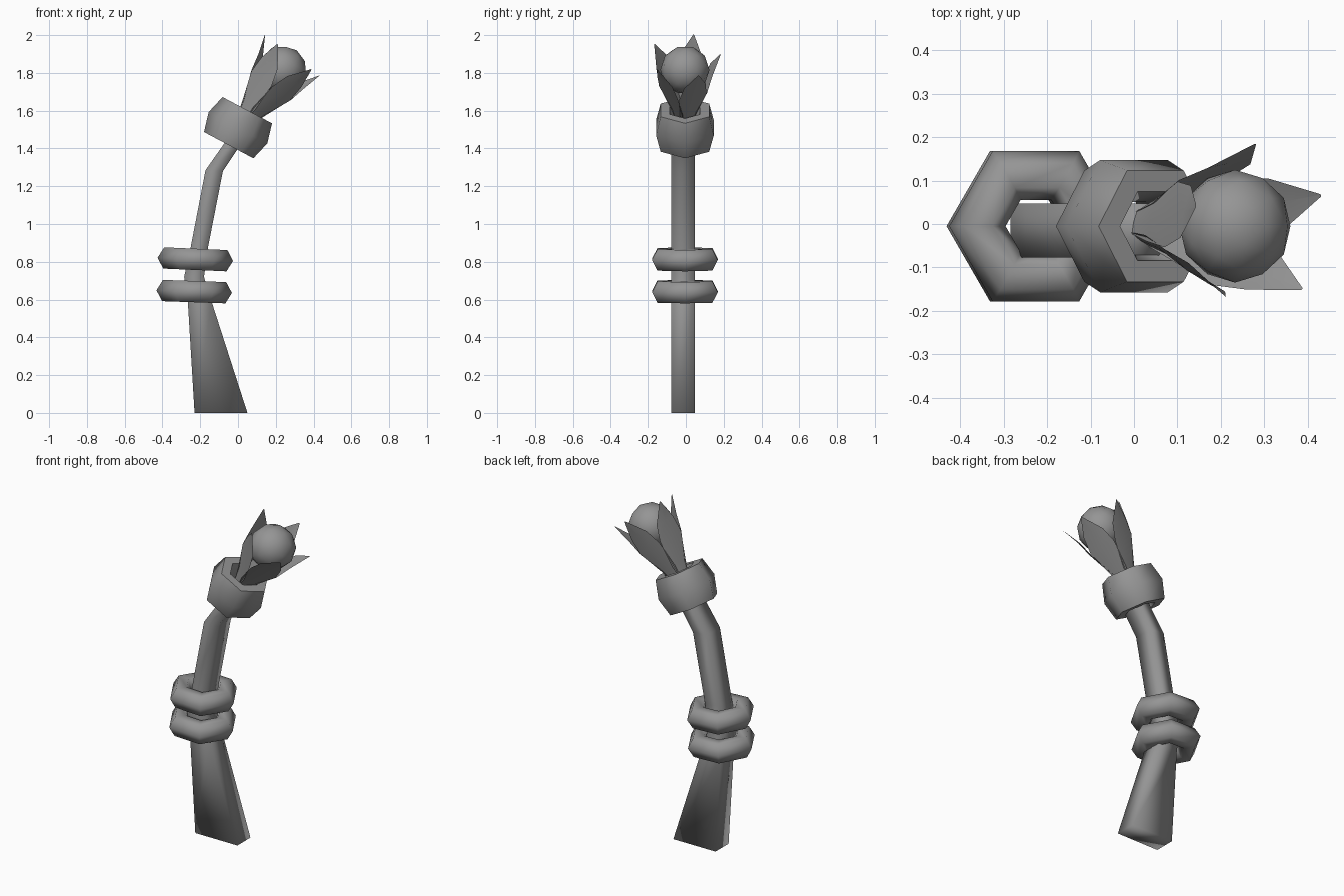
import bpy, bmesh, math
from mathutils import Matrix, Vector

if "Cube" in bpy.data.objects:
    bpy.data.objects.remove(bpy.data.objects["Cube"])

grey = bpy.data.materials.new("plain grey")
grey.use_nodes = True
colour = (0.3, 0.3, 0.3, 1)
grey.diffuse_color = colour
grey.node_tree.nodes["Principled BSDF"].inputs["Base Color"].default_value = colour

MID_Y = -0.015  # shared centre plane of the staff


def finish(name, bm, matrix=None, angle=60):
    bmesh.ops.recalc_face_normals(bm, faces=bm.faces)
    mesh = bpy.data.meshes.new(name)
    bm.to_mesh(mesh)
    bm.free()
    mesh.materials.append(grey)
    obj = bpy.data.objects.new(name, mesh)
    bpy.context.collection.objects.link(obj)
    if matrix is not None:
        obj.matrix_world = matrix
    bpy.ops.object.select_all(action='DESELECT')
    obj.select_set(True)
    bpy.context.view_layer.objects.active = obj
    bpy.ops.object.shade_smooth_by_angle(angle=math.radians(angle))
    return obj


def placed(x, z, tilt):
    return Matrix.Translation((x, MID_Y + 0.01, z)) @ Matrix.Rotation(math.radians(tilt), 4, 'Y')


# Staff: four-sided tube lofted through left and right outline points (x, z)
def make_staff():
    outline = [((-0.23, 0), (0.05, 0)), ((-0.265, 0.58), (-0.14, 0.59)),
               ((-0.285, 0.72), (-0.18, 0.72)), ((-0.25, 0.88), (-0.16, 0.87)),
               ((-0.172, 1.285), (-0.08, 1.28)), ((-0.07, 1.43), (0.0, 1.40)),
               ((-0.01, 1.57), (0.07, 1.53))]
    bm = bmesh.new()
    half = 0.062
    loops = []
    for (xl, zl), (xr, zr) in outline:
        corners = [(xl, -half, zl), (xr, -half, zr), (xr, half, zr), (xl, half, zl)]
        loops.append([bm.verts.new((x, y + MID_Y, z)) for x, y, z in corners])
    for low, high in zip(loops, loops[1:]):
        for i in range(4):
            j = (i + 1) % 4
            bm.faces.new((low[i], low[j], high[j], high[i]))
    bm.faces.new(loops[0][::-1])
    bm.faces.new(loops[-1])
    finish("staff", bm, angle=91)


# Rings: six-sided rings with a six-sided section
def make_ring(name, x, z, tilt, major, minor, height):
    bm = bmesh.new()
    n = 6
    grid = []
    for i in range(n):
        a = math.tau * i / n
        row = []
        for k in range(n):
            b = math.tau * k / n
            r = major + minor * math.cos(b)
            row.append(bm.verts.new((r * math.cos(a), r * math.sin(a), height * math.sin(b))))
        grid.append(row)
    for i in range(n):
        for k in range(n):
            p, q = grid[i], grid[(i + 1) % n]
            bm.faces.new((p[k], q[k], q[(k + 1) % n], p[(k + 1) % n]))
    finish(name, bm, placed(x, z, tilt), angle=75)


# Petal: thin leaf blade, radius and half width along the flower axis
def make_petal(index, flower):
    profile = [(0.0, 0.03, 0.02), (0.12, 0.06, 0.05), (0.27, 0.12, 0.078),
               (0.36, 0.145, 0.062), (0.465, 0.19, 0.003)]
    bm = bmesh.new()
    rows = [[bm.verts.new((r - 0.1 * abs(s) * w, s * w, h)) for s in (-1, 0, 1)]
            for h, r, w in profile]
    for low, high in zip(rows, rows[1:]):
        for k in range(2):
            bm.faces.new((low[k], low[k + 1], high[k + 1], high[k]))
    turn = Matrix.Rotation(math.radians(22 + 72 * index), 4, 'Z')
    finish(f"petal_{index + 1}", bm, flower @ turn, angle=40)


make_staff()
make_ring("lower_ring", -0.232, 0.642, 2, 0.135, 0.065, 0.065)
make_ring("middle_ring", -0.226, 0.813, 2.5, 0.135, 0.065, 0.065)
make_ring("collar", 0.0, 1.51, 28, 0.12, 0.056, 0.121)

# Flower head: orb held by five petals, leaning to one side
flower = placed(0.01, 1.52, 37)
for i in range(5):
    make_petal(i, flower)

bm = bmesh.new()
bmesh.ops.create_icosphere(bm, subdivisions=2, radius=0.13)
finish("orb", bm, flower @ Matrix.Translation(Vector((0, 0, 0.37))))
